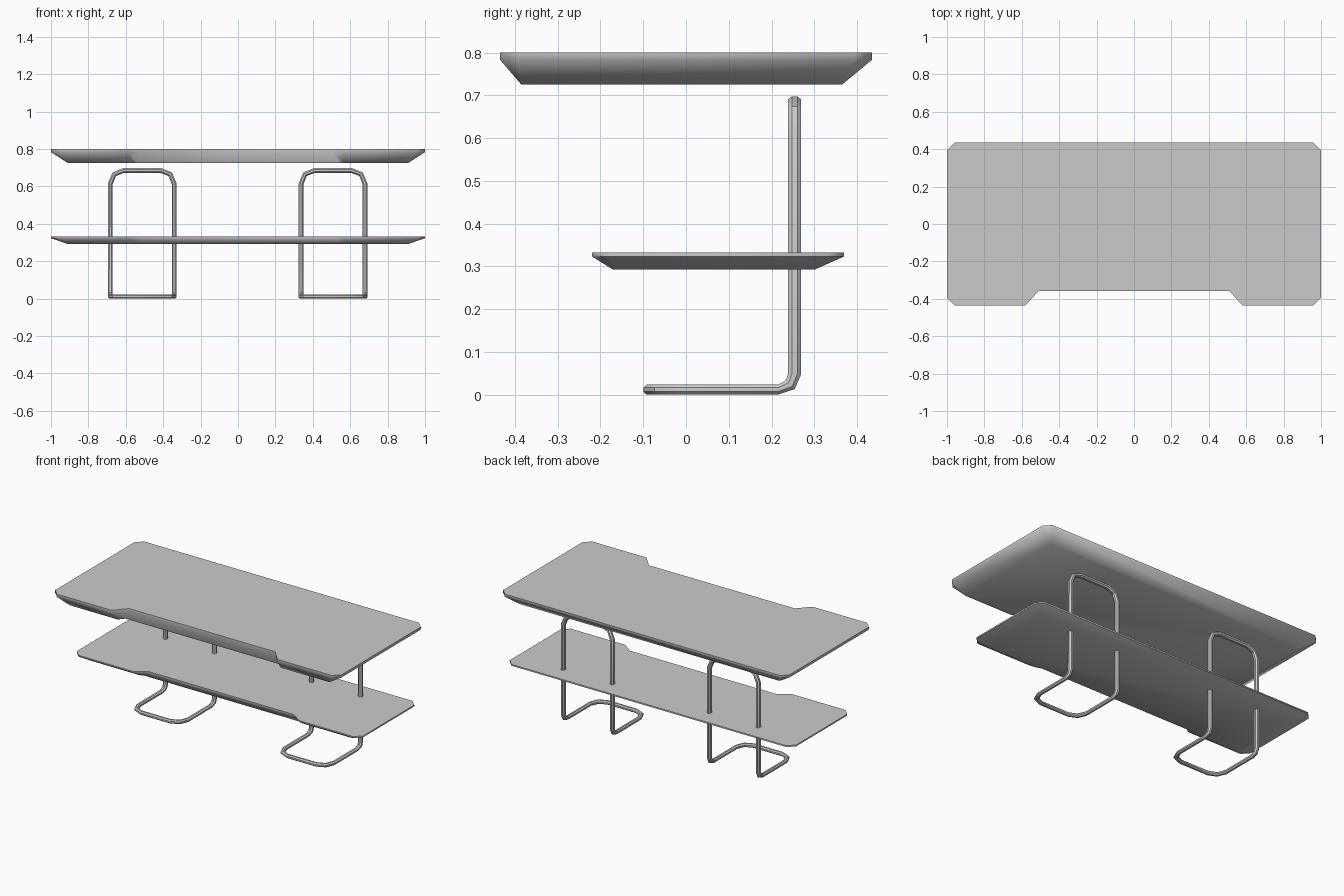
import bpy
import math
from mathutils import Vector

if "Cube" in bpy.data.objects:
    bpy.data.objects.remove(bpy.data.objects["Cube"])


def make_object(name, verts, faces, angle):
    mesh = bpy.data.meshes.new(name)
    mesh.from_pydata(verts, [], faces)
    obj = bpy.data.objects.new(name, mesh)
    bpy.context.collection.objects.link(obj)
    bpy.ops.object.select_all(action='DESELECT')
    obj.select_set(True)
    bpy.context.view_layer.objects.active = obj
    bpy.ops.object.mode_set(mode='EDIT')
    bpy.ops.mesh.select_all(action='SELECT')
    bpy.ops.mesh.normals_make_consistent(inside=False)
    bpy.ops.object.mode_set(mode='OBJECT')
    bpy.ops.object.shade_smooth_by_angle(angle=math.radians(angle))
    return obj


def strip(i, j, n):
    # quads joining ring i to ring j, n points each
    return [(i * n + k, i * n + (k + 1) % n, j * n + (k + 1) % n, j * n + k)
            for k in range(n)]


def outline(notch_x, side_x, half_w, notch_y, front, back, c):
    # symmetric board outline with clipped corners and a front recess
    half = [(notch_x, notch_y), (side_x, front), (half_w - c, front),
            (half_w, front + c), (half_w, back - c), (half_w - c, back)]
    return half + [(-x, y) for x, y in reversed(half)]


def board(name, z_top, z_rim, z_bottom, top, bottom):
    loops = [(top, z_top), (top, z_rim), (bottom, z_bottom)]
    n = len(top)
    verts = [(x, y, z) for loop, z in loops for x, y in loop]
    faces = [tuple(range(n)), tuple(range(2 * n, 3 * n))]
    faces += strip(0, 1, n) + strip(1, 2, n)
    return make_object(name, verts, faces, 60)


# Desk top and lower shelf, both with an undercut edge
board("desk_top", 0.80, 0.783, 0.725,
      outline(0.51, 0.58, 1.0, -0.358, -0.435, 0.435, 0.04),
      outline(0.54, 0.57, 0.91, -0.35, -0.385, 0.365, 0.005))
board("lower_shelf", 0.332, 0.323, 0.292,
      outline(0.51, 0.58, 1.0, -0.17, -0.22, 0.37, 0.04),
      outline(0.54, 0.57, 0.91, -0.16, -0.17, 0.30, 0.005))

# Leg loop: half of the bent tube as (point, flat direction, half thickness)
back, diag, down = (0, 1, 0), (0, 0.707, -0.707), (0, 0, -1)
HALF = [((0.100, 0.254, 0.685), back, 0.0155),
        ((0.150, 0.254, 0.665), back, 0.0155),
        ((0.171, 0.254, 0.613), back, 0.0155),
        ((0.171, 0.254, 0.048), back, 0.0155),
        ((0.171, 0.244, 0.023), diag, 0.0145),
        ((0.171, 0.215, 0.0115), down, 0.0115),
        ((0.171, -0.015, 0.0115), down, 0.0115),
        ((0.150, -0.065, 0.0115), down, 0.0115),
        ((0.100, -0.087, 0.0115), down, 0.0115)]
SIDES = 8


def leg(name, cx):
    path = HALF + [((-p[0], p[1], p[2]), v, b) for p, v, b in reversed(HALF)]
    pts = [Vector(p) for p, v, b in path]
    n = len(path)
    verts, faces = [], []
    for i, (p, v, b) in enumerate(path):
        d1 = (pts[i] - pts[i - 1]).normalized()
        d2 = (pts[(i + 1) % n] - pts[i]).normalized()
        v = Vector(v)
        u = (d1 + d2).cross(v).normalized()
        for k in range(SIDES):
            a = (k + 0.5) * 2 * math.pi / SIDES
            r = 1 / math.cos(math.pi / SIDES)
            verts.append(pts[i] + Vector((cx, 0, 0))
                         + u * 0.013 * r * math.cos(a)
                         + v * b * r * math.sin(a))
        faces += strip(i, (i + 1) % n, SIDES)
    return make_object(name, verts, faces, 35)


leg("left_leg", -0.512)
leg("right_leg", 0.508)
